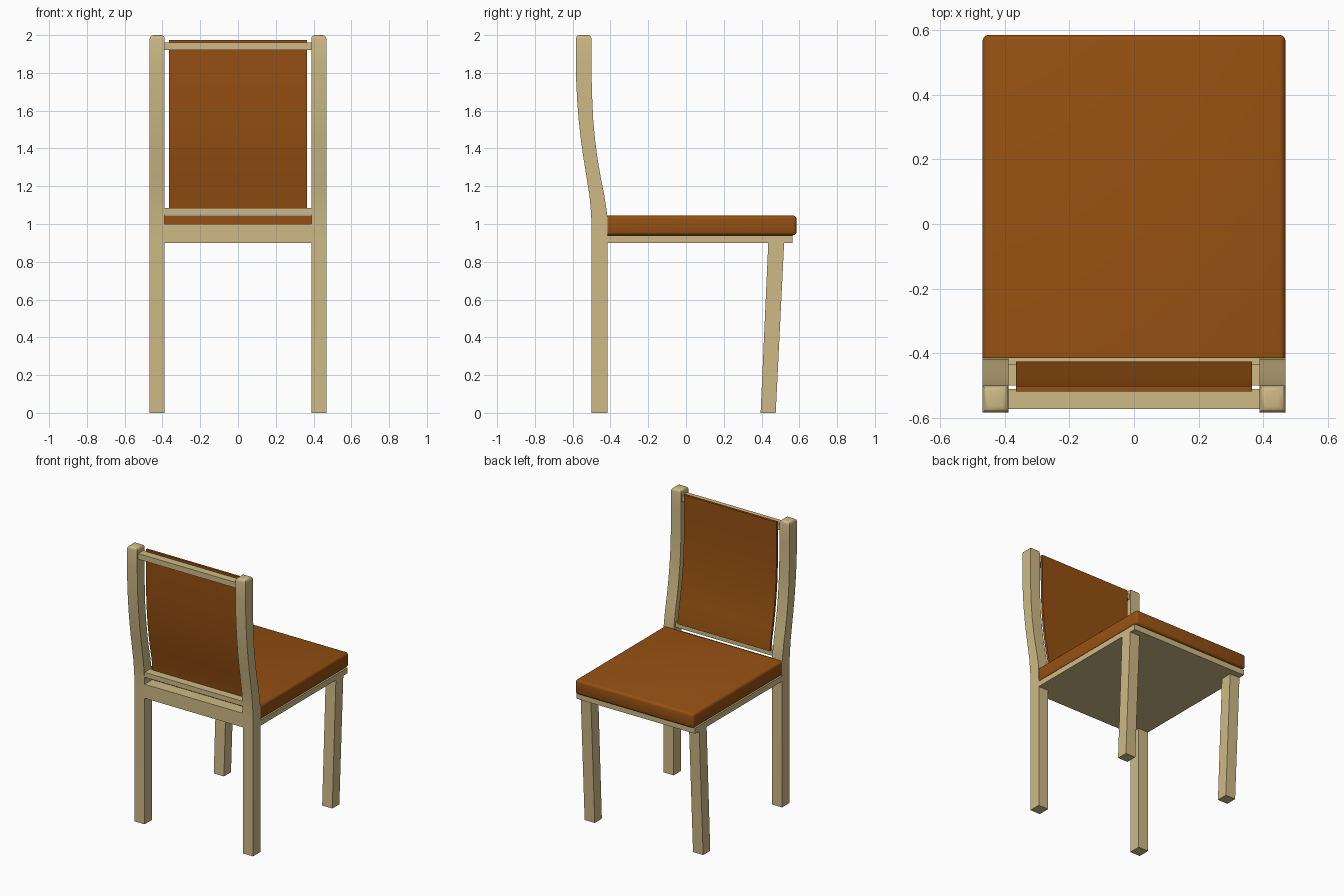
import bpy, bmesh, math

if "Cube" in bpy.data.objects:
    bpy.data.objects.remove(bpy.data.objects["Cube"])


def material(name, color):
    m = bpy.data.materials.new(name)
    m.diffuse_color = color
    m.use_nodes = True
    m.node_tree.nodes["Principled BSDF"].inputs["Base Color"].default_value = m.diffuse_color
    return m


wood = material("pale_wood", (0.62, 0.49, 0.24, 1))
leather = material("brown_leather", (0.30, 0.08, 0.006, 1))


def slab(name, x0, x1, sections, mat, bevel=0, pick=None, segments=3, smooth=False):
    """Stack of rectangular sections (back y, front y, z) joined into a solid."""
    bm = bmesh.new()
    rings = [[bm.verts.new(p) for p in
              ((x0, yb, z), (x1, yb, z), (x1, yf, z), (x0, yf, z))]
             for yb, yf, z in sections]
    for a, b in zip(rings, rings[1:]):
        for i in range(4):
            j = (i + 1) % 4
            bm.faces.new((a[i], a[j], b[j], b[i]))
    bm.faces.new(rings[0][::-1])
    bm.faces.new(rings[-1])
    if bevel:
        edges = [e for e in bm.edges if pick(e)]
        bmesh.ops.bevel(bm, geom=edges, offset=bevel, segments=segments,
                        profile=0.5, affect='EDGES', clamp_overlap=True)
    bmesh.ops.recalc_face_normals(bm, faces=bm.faces[:])
    me = bpy.data.meshes.new(name)
    bm.to_mesh(me)
    bm.free()
    me.materials.append(mat)
    ob = bpy.data.objects.new(name, me)
    bpy.context.collection.objects.link(ob)
    if smooth:
        bpy.ops.object.select_all(action='DESELECT')
        ob.select_set(True)
        bpy.context.view_layer.objects.active = ob
        bpy.ops.object.shade_smooth_by_angle(angle=math.radians(40))
    return ob


def box(name, x, y0, y1, z0, z1, mat, **kw):
    return slab(name, -x, x, [(y0, y1, z0), (y0, y1, z1)], mat, **kw)


# Curve of the back: (back y, front y, z)
curve = [(-0.50, -0.415, 0.95), (-0.502, -0.417, 1.05), (-0.511, -0.432, 1.15),
         (-0.527, -0.452, 1.25), (-0.543, -0.469, 1.35), (-0.557, -0.482, 1.45),
         (-0.568, -0.491, 1.55), (-0.576, -0.496, 1.65), (-0.581, -0.499, 1.75),
         (-0.583, -0.50, 1.85)]
post = [(-0.50, -0.415, 0)] + curve + [(-0.583, -0.50, 2.0)]


def at_top(e):
    return all(v.co.z > 1.99 for v in e.verts)


# Back posts and raked front legs
for side, x0, x1 in (("left", -0.468, -0.388), ("right", 0.388, 0.468)):
    slab("back_post_" + side, x0, x1, post, wood, 0.02, at_top, smooth=True)
    slab("front_leg_" + side, x0, x1,
         [(0.395, 0.475, 0), (0.436, 0.52, 0.91)], wood)

# Seat frame and rails between the posts
box("seat_frame", 0.468, -0.415, 0.565, 0.90, 0.94, wood)
box("back_rail", 0.39, -0.50, -0.415, 0.90, 1.0, wood)
box("lower_back_rail", 0.39, -0.50, -0.435, 1.05, 1.085, wood)
box("upper_back_rail", 0.39, -0.572, -0.51, 1.92, 1.96, wood)

# Seat cushion, rounded everywhere except along the back
box("seat_cushion", 0.468, -0.415, 0.585, 0.94, 1.045, leather, bevel=0.018,
    pick=lambda e: any(v.co.y > 0 for v in e.verts), smooth=True)

# Thin curved backrest just inside the front of the posts
panel = [(-0.442, -0.425, 1.083)]
panel += [(yf - 0.018, yf - 0.001, z) for _, yf, z in curve[2:]]
panel += [(-0.518, -0.501, 1.975)]
slab("backrest_panel", -0.365, 0.365, panel, leather, smooth=True)
